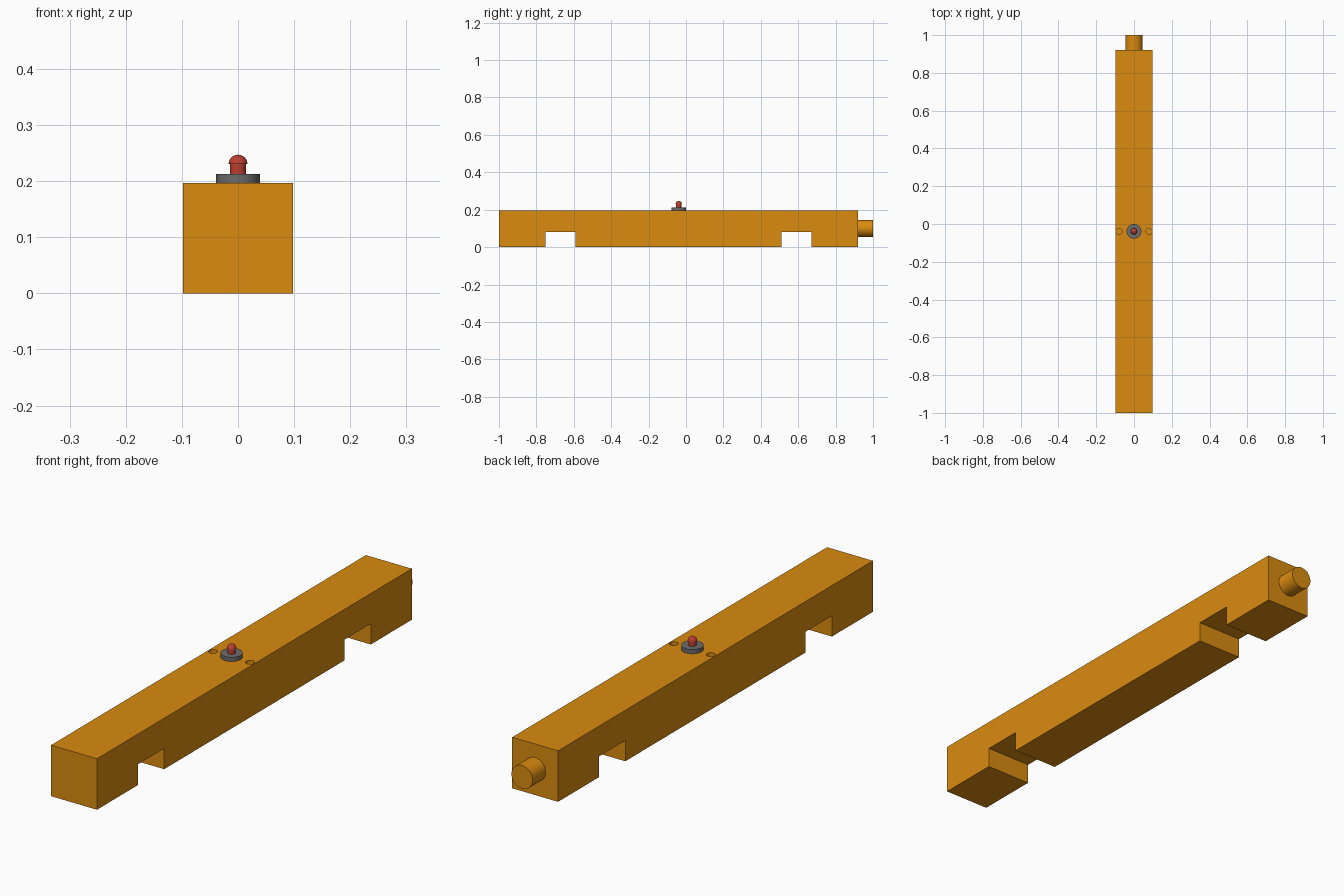
import bpy, bmesh, math
from mathutils import Matrix, Vector

if "Cube" in bpy.data.objects:
    bpy.data.objects.remove(bpy.data.objects["Cube"])


def material(name, rgb):
    m = bpy.data.materials.new(name)
    m.diffuse_color = (*rgb, 1)
    m.use_nodes = True
    m.node_tree.nodes["Principled BSDF"].inputs["Base Color"].default_value = m.diffuse_color
    return m


ORANGE = material("orange", (0.70, 0.26, 0.005))
RED = material("red", (0.50, 0.05, 0.03))
GREY = material("dark_grey", (0.15, 0.15, 0.15))


def make(name, bm, mat, smooth=False):
    bmesh.ops.recalc_face_normals(bm, faces=bm.faces)
    me = bpy.data.meshes.new(name)
    bm.to_mesh(me)
    bm.free()
    ob = bpy.data.objects.new(name, me)
    bpy.context.collection.objects.link(ob)
    me.materials.append(mat)
    if smooth:
        bpy.ops.object.select_all(action='DESELECT')
        ob.select_set(True)
        bpy.context.view_layer.objects.active = ob
        bpy.ops.object.shade_smooth_by_angle(angle=math.radians(35))
    return ob


def cylinder(name, radius, start, end, mat, segments=48):
    """Capped cylinder between two points."""
    a, b = Vector(start), Vector(end)
    rot = (b - a).to_track_quat('Z', 'Y').to_matrix().to_4x4()
    bm = bmesh.new()
    bmesh.ops.create_cone(bm, cap_ends=True, segments=segments, radius1=radius,
                          radius2=radius, depth=(b - a).length,
                          matrix=Matrix.Translation((a + b) / 2) @ rot)
    return make(name, bm, mat, True)


HALF_W, TOP, BTN_Y = 0.098, 0.197, -0.039

# Beam: side profile with two notches, extruded across x
profile = [(-1, 0), (-0.75, 0), (-0.75, 0.08), (-0.59, 0.08), (-0.59, 0),
           (0.51, 0), (0.51, 0.08), (0.67, 0.08), (0.67, 0), (0.92, 0),
           (0.92, TOP), (-1, TOP)]
bm = bmesh.new()
face = bm.faces.new([bm.verts.new((-HALF_W, y, z)) for y, z in profile])
ext = bmesh.ops.extrude_face_region(bm, geom=[face])
bmesh.ops.translate(bm, vec=(2 * HALF_W, 0, 0),
                    verts=[v for v in ext["geom"] if isinstance(v, bmesh.types.BMVert)])
beam = make("beam", bm, ORANGE)

# Two blind holes beside the button
for side in (-1, 1):
    x = side * 0.079
    cutter = cylinder("hole_cutter", 0.016, (x, BTN_Y, TOP - 0.03),
                      (x, BTN_Y, TOP + 0.05), ORANGE, 32)
    mod = beam.modifiers.new("hole", 'BOOLEAN')
    mod.operation, mod.solver, mod.object = 'DIFFERENCE', 'EXACT', cutter
    bpy.context.view_layer.objects.active = beam
    bpy.ops.object.modifier_apply(modifier=mod.name)
    bpy.data.objects.remove(cutter)

# Round peg on the back end
cylinder("end_peg", 0.045, (0, 0.92, 0.1), (0, 1, 0.1), ORANGE)

# Button: base disc, stem and domed cap
cylinder("button_base", 0.039, (0, BTN_Y, TOP), (0, BTN_Y, 0.213), GREY)
cylinder("button_stem", 0.014, (0, BTN_Y, 0.213), (0, BTN_Y, 0.23), RED, 32)

bm = bmesh.new()
bmesh.ops.create_uvsphere(bm, u_segments=32, v_segments=16, radius=0.0168)
cut = bmesh.ops.bisect_plane(bm, geom=bm.verts[:] + bm.edges[:] + bm.faces[:],
                             plane_co=(0, 0, 0), plane_no=(0, 0, 1), clear_inner=True)
bmesh.ops.holes_fill(bm, edges=[e for e in bm.edges if e.is_boundary])
bmesh.ops.translate(bm, vec=(0, BTN_Y, 0.2302), verts=bm.verts)
make("button_cap", bm, RED, True)
